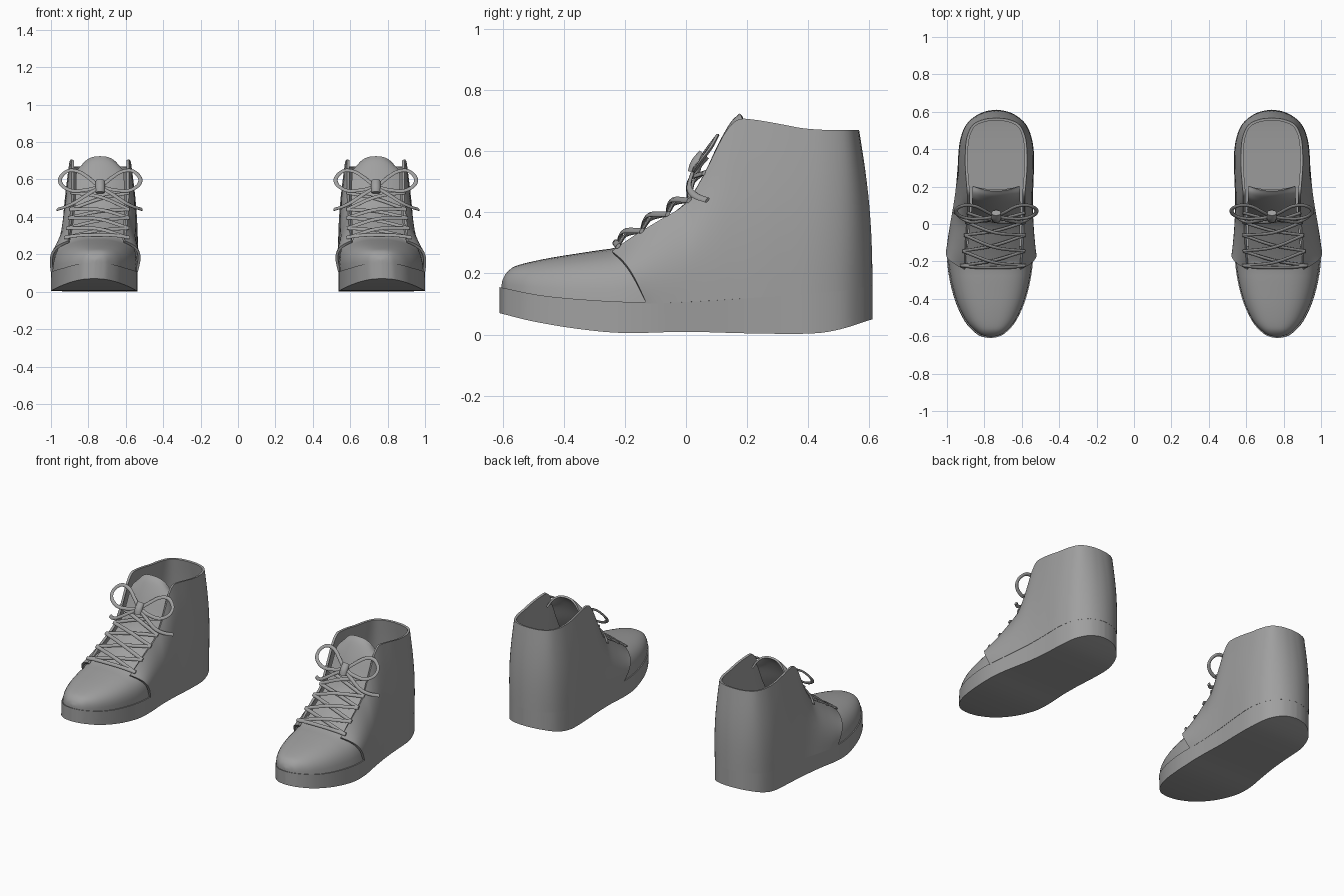
import bpy, bmesh, math
from mathutils import Vector

if "Cube" in bpy.data.objects:
    bpy.data.objects.remove(bpy.data.objects["Cube"])

grey = bpy.data.materials.new("plain_grey")
grey.use_nodes = True
grey.diffuse_color = (0.35, 0.35, 0.35, 1)
grey.node_tree.nodes["Principled BSDF"].inputs["Base Color"].default_value = grey.diffuse_color


def spline(pts, n):
    """Smooth curve through points, n samples per span."""
    p = [Vector(q) for q in pts]
    p = [2 * p[0] - p[1]] + p + [2 * p[-1] - p[-2]]
    out = []
    for a, b, c, d in zip(p, p[1:], p[2:], p[3:]):
        for k in range(n):
            t = k / n
            out.append(0.5 * (2 * b + (c - a) * t + (2 * a - 5 * b + 4 * c - d) * t * t
                              + (3 * b - a - 3 * c + d) * t ** 3))
    return out + [p[-2]]


def look(table, y):
    """Linear lookup in a table sorted by its first value."""
    if y <= table[0][0]:
        return table[0][1]
    for a, b in zip(table, table[1:]):
        if y <= b[0]:
            return a[1] + (b[1] - a[1]) * (y - a[0]) / max(b[0] - a[0], 1e-6)
    return table[-1][1]


def place(v):
    """Move a point of the symmetric last to the outward-curving left shoe."""
    t = min(max((0.4 - v[1]) / 0.6, 0), 1)
    low = 1 - min(max((v[2] - 0.1) / 0.4, 0), 1)
    return (0.737 + 0.033 * t * t * (3 - 2 * t) * low + v[0], v[1], v[2])


def loft(name, rows, closed=False, caps=False, thick=0.0, angle=40):
    """Skin rows of points, then thicken and mirror to make the pair."""
    bm = bmesh.new()
    grid = [[bm.verts.new(place(v)) for v in r] for r in rows]
    n = len(rows[0])
    for r, s in zip(grid, grid[1:]):
        for j in range(n if closed else n - 1):
            k = (j + 1) % n
            bm.faces.new((r[j], r[k], s[k], s[j]))
    if caps:
        bm.faces.new(grid[0])
        bm.faces.new(grid[-1])
    bmesh.ops.remove_doubles(bm, verts=bm.verts, dist=1e-5)
    bmesh.ops.recalc_face_normals(bm, faces=bm.faces)
    me = bpy.data.meshes.new(name)
    bm.to_mesh(me)
    bm.free()
    me.materials.append(grey)
    ob = bpy.data.objects.new(name, me)
    bpy.context.collection.objects.link(ob)
    bpy.ops.object.select_all(action='DESELECT')
    ob.select_set(True)
    bpy.context.view_layer.objects.active = ob
    if thick:
        m = ob.modifiers.new("thickness", 'SOLIDIFY')
        m.thickness, m.offset = thick, 0
        bpy.ops.object.modifier_apply(modifier=m.name)
    m = ob.modifiers.new("pair", 'MIRROR')
    m.use_mirror_merge = False
    bpy.ops.object.modifier_apply(modifier=m.name)
    bpy.ops.object.shade_smooth_by_angle(angle=math.radians(angle))
    return ob


# Footprint half width, sole heights and toe height along y
outline = spline([(-.61, 0), (-.604, .035), (-.585, .075), (-.52, .135), (-.4, .19), (-.25, .224),
                  (-.12, .23), (0, .22), (.15, .207), (.3, .202), (.42, .196), (.52, .165),
                  (.58, .105), (.603, .05), (.61, 0)], 5)
sole_top = spline([(-.61, .155), (-.45, .125), (-.2, .107), (0, .11), (.3, .13), (.5, .147), (.61, .165)], 6)
sole_low = spline([(-.61, .07), (-.5, .043), (-.35, .018), (-.2, .005), (0, .009), (.2, .004),
                   (.4, .003), (.5, .016), (.61, .05)], 6)
toe_top = spline([(-.605, .155), (-.6, .18), (-.583, .207), (-.55, .227), (-.45, .25), (-.3, .274),
                  (-.22, .288), (-.1, .34)], 6)

# Sole
loft("sole", [[(-w, y, look(sole_low, y)), (w, y, look(sole_low, y)),
               (w, y, look(sole_top, y)), (-w, y, look(sole_top, y))] for y, w in outline], closed=True)


def inner(y):
    return 0.975 * look(outline, y / 0.99)


# Toe box: rounded arches along the foot
rows = []
for y, w in outline:
    if y < -0.1:
        y *= 0.99
        base = look(sole_top, y) - 0.004
        rise = max(look(toe_top, y) - base, 0.002)
        arch = [math.pi * k / 20 for k in range(21)]
        rows.append([(math.copysign(abs(math.cos(a)) ** 0.75, math.cos(a)) * inner(y), y,
                      base + rise * abs(math.sin(a)) ** 0.75) for a in arch])
loft("toe_box", rows)

# Ankle upper: one wall from the lacing edge round the heel and back
foot_y = [-.13, -.1, -.06, -.01, .03, .07, .11, .16, .22, .3, .38, .46, .54, .588, .604]
edge = [(.148, -.24, .268), (.15, -.17, .318), (.15, -.09, .368), (.148, 0, .425), (.147, .05, .5),
        (.147, .09, .58), (.147, .13, .66), (.148, .17, .702), (.152, .22, .703), (.158, .3, .69),
        (.158, .38, .675), (.15, .46, .669), (.12, .525, .669), (.062, .553, .669), (0, .56, .669)]
top = spline(edge, 4)
low = [Vector((inner(p.x), p.x, look(sole_top, p.x) - 0.004)) for p in spline([(y, 0) for y in foot_y], 4)]
rows = []
for i, (b, t) in enumerate(zip(low, top)):
    u = i / (len(low) - 1)
    swell = 0.012 + 0.03 * max(0, 1 - 2.2 * u) ** 2
    out = Vector((b.x, max(b.y - 0.4, 0), 0)).normalized() + Vector((0, 0, max(0, 0.6 - 2 * u)))
    rows.append([b.lerp(t, k / 12) + out * swell * math.sin(math.pi * k / 12) for k in range(13)])
rows += [[Vector((-v.x, v.y, v.z)) for v in r] for r in rows[-2::-1]]
loft("ankle_upper", rows, thick=0.014)

# Tongue: curved strip with a rounded tip
spine = spline([(-.26, .265), (-.2, .293), (-.1, .355), (0, .425), (.06, .515), (.11, .62),
                (.15, .69), (.18, .72)], 5)
rows = []
for i, p in enumerate(spine):
    u = i / (len(spine) - 1)
    w = 0.142 - 0.022 * u
    tip = max(0, (u - 0.75) / 0.25)
    row = []
    for k in range(-6, 7):
        s = k / 6
        row.append((w * s, p.x + 0.022 * s * s, p.y - 0.015 * s * s - 0.075 * tip * abs(s) ** 3))
    rows.append(row)
loft("tongue", rows, thick=0.012)


def ribbon(name, pts, n=5, half=0.011, flat=0.006):
    """Flat lace with a six-sided section, lying along the instep."""
    path = spline(pts, n)
    face = Vector((0, -0.75, 0.66))
    rows = []
    for i, p in enumerate(path):
        d = (path[min(i + 1, len(path) - 1)] - path[max(i - 1, 0)]).normalized()
        side = d.cross(face).normalized()
        up = side.cross(d)
        rows.append([p + side * half * math.cos(a) + up * flat * math.sin(a)
                     for a in (math.pi * k / 4 for k in range(8))])
    loft(name, rows, closed=True, caps=True, angle=60)


# Laces: bottom bar, then crossings between eyelet rows
eyelets = [(.165, -.222, .29), (.165, -.145, .34), (.162, -.06, .395), (.158, .01, .44), (.155, .06, .53)]
x, y, z = eyelets[0]
ribbon("lace_bar", [(-x - .01, y, z), (-.08, y - .01, z + .012), (.08, y - .01, z + .012), (x + .01, y, z)])
for i, (a, b) in enumerate(zip(eyelets, eyelets[1:])):
    for s in (-1, 1):
        lift = 0.022 if s > 0 else 0.012
        mid = (0, (a[1] + b[1]) / 2 - lift, (a[2] + b[2]) / 2 + lift)
        ribbon(f"lace_cross_{i + 1}_{'left' if s > 0 else 'right'}",
               [(-s * a[0], a[1], a[2]), mid, (s * b[0], b[1], b[2])], 8)

# Bow: knot, two loops and two loose ends
ribbon("bow_knot", [(0, .025, .53), (0, .035, .56), (0, .06, .59)], half=0.026, flat=0.02)
for s, side in ((1, "left"), (-1, "right")):
    ribbon(f"bow_loop_{side}", [(s * q, h, v) for q, h, v in (
        (.01, .04, .56), (.07, .03, .545), (.15, .03, .54), (.205, .05, .57), (.212, .08, .61),
        (.17, .1, .647), (.11, .095, .64), (.05, .065, .6), (.01, .045, .565))])
    ribbon(f"bow_end_{side}", [(s * q, h, v) for q, h, v in (
        (.01, .035, .555), (.06, .02, .525), (.13, .01, .48), (.18, .03, .455), (.225, .07, .44))])
